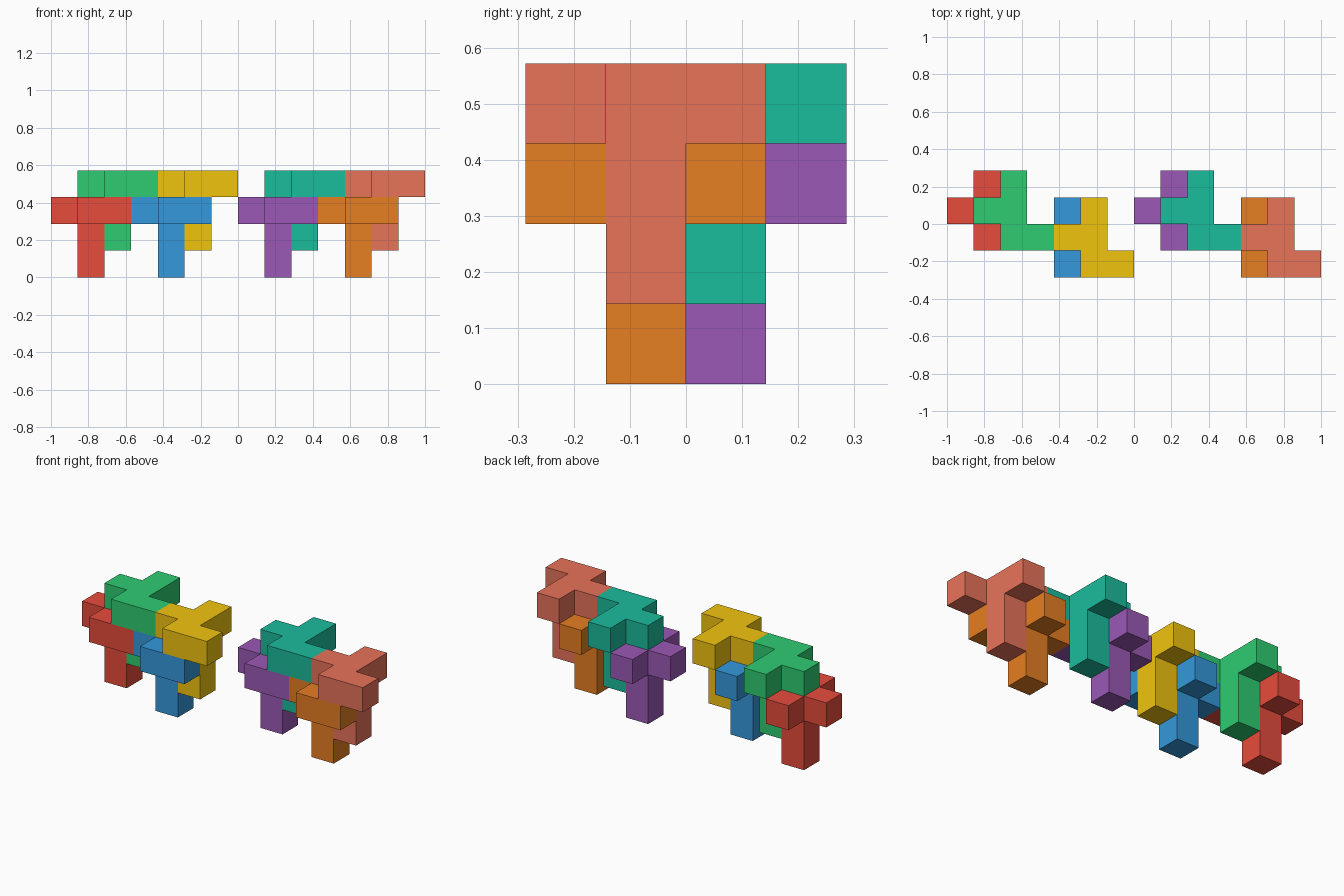
import bpy, bmesh
from mathutils import Matrix, Vector

if "Cube" in bpy.data.objects:
    bpy.data.objects.remove(bpy.data.objects["Cube"])

U = 1 / 7  # edge length of one cube cell

# One puzzle tile: a flat five-cell head with a two-cell leg under its centre
TILE = [(-1, 0, 0), (0, 0, 0), (0, 1, 0), (0, -1, 0), (1, -1, 0),
        (0, 0, -1), (0, 0, -2)]
DIRECTIONS = [Vector(s * c for c in axis) for s in (1, -1)
              for axis in ((1, 0, 0), (0, 1, 0), (0, 0, 1))]


def linear(hex_code):
    rgb = [int(hex_code[i:i + 2], 16) / 255 for i in (0, 2, 4)]
    return [c / 12.92 if c <= 0.04045 else ((c + 0.055) / 1.055) ** 2.4 for c in rgb] + [1]


def make_tile(name, centre, hex_code):
    """Join the tile's cells into one closed skin without inner faces."""
    bm = bmesh.new()
    for cell in TILE:
        middle = Vector(cell) + Vector(centre) + Vector((0.5, 0.5, 0.5))
        bmesh.ops.create_cube(bm, size=U, matrix=Matrix.Translation(middle * U))
    bmesh.ops.recalc_face_normals(bm, faces=bm.faces)

    # Drop every face shared by two neighbouring cells
    inner = []
    for face in bm.faces:
        twin = [f for f in bm.faces if f is not face and
                (f.calc_center_median() - face.calc_center_median()).length < U * 0.01]
        if twin:
            inner.append(face)
    bmesh.ops.delete(bm, geom=inner, context='FACES')
    bmesh.ops.remove_doubles(bm, verts=bm.verts, dist=U * 0.01)
    bmesh.ops.dissolve_limit(bm, angle_limit=0.01, verts=bm.verts, edges=bm.edges)

    mesh = bpy.data.meshes.new(name)
    bm.to_mesh(mesh)
    bm.free()
    mat = bpy.data.materials.new(name + "_colour")
    mat.diffuse_color = linear(hex_code)
    mat.use_nodes = True
    mat.node_tree.nodes["Principled BSDF"].inputs["Base Color"].default_value = mat.diffuse_color
    mesh.materials.append(mat)
    obj = bpy.data.objects.new(name, mesh)
    bpy.context.collection.objects.link(obj)


# Two groups of four tiles: each pair is a lower tile with an upper one nested on it
COLOURS = [("red", "e74c3c"), ("green", "2ecc71"), ("blue", "3498db"), ("yellow", "f1c40f"),
           ("purple", "9b59b6"), ("teal", "1abc9c"), ("orange", "e67e22"), ("coral", "e8735a")]
for i, (colour, code) in enumerate(COLOURS):
    group, pair, upper = i // 4, i // 2 % 2, i % 2
    centre = (-6 + 7 * group + 3 * pair + upper, -pair, 2 + upper)
    make_tile(colour + "_tile", centre, code)
